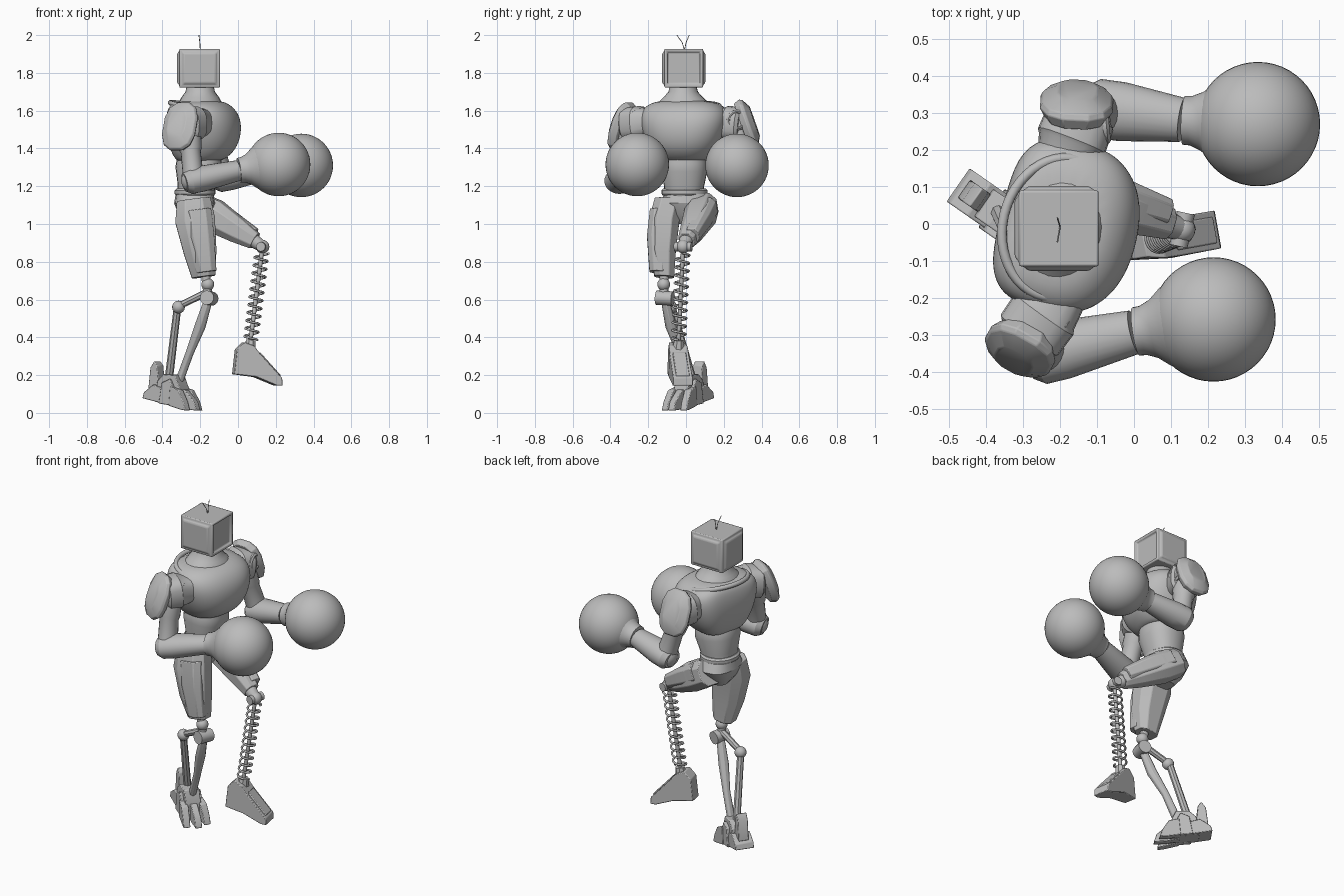
import bpy, bmesh
from math import sin, cos, pi, copysign, radians
from mathutils import Vector as V

if "Cube" in bpy.data.objects:
    bpy.data.objects.remove(bpy.data.objects["Cube"], do_unlink=True)

GREY = (0.5, 0.5, 0.5, 1)
metal = bpy.data.materials.new("plain grey")
metal.use_nodes = True
metal.diffuse_color = GREY
metal.node_tree.nodes["Principled BSDF"].inputs["Base Color"].default_value = GREY


def activate(ob):
    bpy.ops.object.select_all(action='DESELECT')
    ob.select_set(True)
    bpy.context.view_layer.objects.active = ob


def finish(name, bm, bevel=0, subsurf=0, angle=30):
    bmesh.ops.recalc_face_normals(bm, faces=bm.faces)
    me = bpy.data.meshes.new(name)
    bm.to_mesh(me)
    bm.free()
    me.materials.append(metal)
    ob = bpy.data.objects.new(name, me)
    bpy.context.collection.objects.link(ob)
    activate(ob)
    if subsurf:
        bpy.ops.object.shade_smooth()
        ob.modifiers.new("subsurf", 'SUBSURF').levels = subsurf
        ob.modifiers["subsurf"].render_levels = subsurf
    else:
        bpy.ops.object.shade_smooth_by_angle(angle=radians(angle))
    if bevel:
        mod = ob.modifiers.new("bevel", 'BEVEL')
        mod.width, mod.segments = bevel, 2
    return ob


def loft(name, stations, sides=24, ref=(1, 0, 0), front=2, back=2, turn=0, **kw):
    """Skin rings of (centre, radius along ref, radius across ref)."""
    axis = (V(stations[-1][0]) - V(stations[0][0])).normalized()
    u = (V(ref) - axis * axis.dot(V(ref))).normalized()
    w = axis.cross(u)
    bm = bmesh.new()
    rings = []
    for p, ru, rw in stations:
        ring = []
        for i in range(sides):
            a = 2 * pi * (i + turn) / sides
            c, s = cos(a), sin(a)
            e = 2 / (front if c > 0 else back)
            c, s = copysign(abs(c) ** e, c), copysign(abs(s) ** e, s)
            ring.append(bm.verts.new(V(p) + u * ru * c + w * rw * s))
        rings.append(ring)
    for r, q in zip(rings, rings[1:]):
        for i in range(sides):
            j = (i + 1) % sides
            bm.faces.new((r[i], r[j], q[j], q[i]))
    bm.faces.new(rings[0])
    bm.faces.new(rings[-1])
    return finish(name, bm, **kw)


def rod(name, a, b, r1, r2=None, sides=16):
    r2 = r2 or r1
    ref = (0, 0, 1) if abs(a[2] - b[2]) < 0.1 else (1, 0, 0)
    return loft(name, [(a, r1, r1), (b, r2, r2)], sides, ref)


def ball(name, p, r, seg=32):
    bm = bmesh.new()
    bmesh.ops.create_uvsphere(bm, u_segments=seg, v_segments=seg // 2, radius=r)
    bmesh.ops.translate(bm, vec=V(p), verts=bm.verts)
    return finish(name, bm)


def prism(name, profile, origin, along, half, taper=1, bevel=0.004):
    """Side profile of (distance along, height), widened both ways."""
    d = V(along).normalized()
    side = V((-d.y, d.x, 0))
    bm = bmesh.new()
    rows = []
    for k in (-1, 1):
        rows.append([bm.verts.new(V(origin) + d * s + V((0, 0, z)) +
                     side * k * half * (taper if s < 0 else 1)) for s, z in profile])
    n = len(profile)
    for i in range(n):
        j = (i + 1) % n
        bm.faces.new((rows[0][i], rows[0][j], rows[1][j], rows[1][i]))
    bm.faces.new(rows[0])
    bm.faces.new(rows[1])
    return finish(name, bm, bevel=bevel)


def wire(name, pts, r, cyclic=False):
    cu = bpy.data.curves.new(name, 'CURVE')
    cu.dimensions, cu.bevel_depth, cu.bevel_resolution = '3D', r, 2
    sp = cu.splines.new('POLY')
    sp.points.add(len(pts) - 1)
    for q, p in zip(sp.points, pts):
        q.co = (*p, 1)
    sp.use_cyclic_u, sp.use_smooth = cyclic, True
    cu.use_fill_caps = True
    cu.materials.append(metal)
    ob = bpy.data.objects.new(name, cu)
    bpy.context.collection.objects.link(ob)
    activate(ob)
    bpy.ops.object.convert(target='MESH')


# Head: box with raised side panels and a sunken screen
bm = bmesh.new()
bmesh.ops.create_cube(bm, size=1)
bmesh.ops.scale(bm, vec=(0.215, 0.205, 0.205), verts=bm.verts)
bmesh.ops.translate(bm, vec=(-0.203, -0.012, 1.825), verts=bm.verts)
bm.normal_update()
for f in [f for f in bm.faces if abs(f.normal.z) < 0.5]:
    screen = f.normal.x > 0.5
    bmesh.ops.inset_individual(bm, faces=[f], thickness=0.022 if screen else 0.016)
    bmesh.ops.inset_individual(bm, faces=[f], thickness=0.006 if screen else 0.02,
                               depth=-0.012 if screen else 0.012)
finish("head", bm, bevel=0.008)
for tip, bend in ((-0.04, -0.012), (0.025, 0.008)):
    wire("antenna", [(-0.2, -0.008, 1.92), (-0.202, bend - 0.008, 1.96), (-0.207, tip - 0.008, 2.0)], 0.002)

# Torso, turned a little towards the leading fist
FWD = (0.97, -0.24, 0)
loft("neck", [((-0.2, -0.015, 1.74), 0.07, 0.068), ((-0.2, -0.015, 1.70), 0.078, 0.078),
              ((-0.2, -0.015, 1.67), 0.1, 0.105), ((-0.2, -0.015, 1.62), 0.125, 0.16)],
     ref=FWD, angle=60)
chest = [(1.33, -0.2, 0.1, 0.115), (1.345, -0.195, 0.13, 0.14), (1.39, -0.18, 0.165, 0.18),
         (1.46, -0.175, 0.187, 0.215), (1.54, -0.177, 0.19, 0.237), (1.6, -0.187, 0.172, 0.23),
         (1.635, -0.2, 0.145, 0.19), (1.655, -0.205, 0.1, 0.13)]
loft("chest", [((x, -0.01, z), a, b) for z, x, a, b in chest],
     ref=FWD, front=2.3, back=3.4, subsurf=2)
f, s = V(FWD), V((0.24, 0.97, 0))
wire("collar", [V((-0.2, -0.01, 1.615)) + f * 0.155 * cos(t) + s * 0.19 * sin(t) - V((0, 0, 0.028 * cos(t)))
                for t in (2 * pi * i / 48 for i in range(48))], 0.014, True)
loft("abdomen", [((-0.225, -0.01, 1.15), 0.095, 0.105), ((-0.22, -0.01, 1.2), 0.1, 0.106),
                 ((-0.21, -0.01, 1.29), 0.122, 0.125), ((-0.205, -0.01, 1.33), 0.12, 0.122),
                 ((-0.2, -0.01, 1.38), 0.11, 0.11)], front=2.3, back=2.3, angle=60)
loft("belt", [((-0.227, -0.008, 1.15), 0.1, 0.115), ((-0.227, -0.008, 1.16), 0.108, 0.122),
              ((-0.227, -0.008, 1.178), 0.108, 0.122), ((-0.227, -0.008, 1.188), 0.098, 0.112)], angle=20)
loft("pelvis", [((-0.23, 0, 1.0), 0.045, 0.045), ((-0.23, 0, 1.05), 0.085, 0.095),
                ((-0.23, 0, 1.11), 0.108, 0.14), ((-0.23, 0, 1.16), 0.1, 0.115)], 16, front=2.5, back=2.5)


# Arms: shoulder, pad, upper arm, forearm, round glove
def arm(side, shoulder, joint, face, pad, normal, elbow, wrist, glove):
    sh, el, wr, gl, n = V(shoulder), V(elbow), V(wrist), V(glove), V(normal).normalized()
    root = V((-0.19, 0.17 * copysign(1, sh.y), 1.54))
    out = (sh - root).normalized()
    up = (0, 0, 1)
    loft(side + "_shoulder", [(root, 0.07, 0.075), (sh - out * 0.05, 0.085, 0.09), (sh - out * 0.04, 0.092, 0.097),
         (sh + out * 0.03, 0.09, 0.095), (sh + out * 0.045, 0.075, 0.08)], 20, up, front=2.8, back=2.8)
    j, d = V(joint), V(face).normalized()
    loft(side + "_shoulder_disc", [(j - d * 0.05, 0.055, 0.055), (j, 0.055, 0.055), (j + d * 0.008, 0.046, 0.046),
         (j + d * 0.008, 0.04, 0.04), (j + d * 0.002, 0.036, 0.036)], 24, up)
    p = V(pad)
    loft(side + "_shoulder_pad", [(p - n * 0.025, 0.125, 0.085), (p + n * 0.005, 0.138, 0.102),
         (p + n * 0.02, 0.13, 0.095), (p + n * 0.045, 0.085, 0.055)], 12, up, front=2.6, back=2.6, turn=0.5, bevel=0.003)
    loft(side + "_upper_arm", [(sh - V((0, 0, 0.02)), 0.07, 0.07), (sh.lerp(el, 0.45), 0.06, 0.062),
                               (sh.lerp(el, 0.5), 0.053, 0.056), (el, 0.055, 0.06)], 20)
    ball(side + "_elbow", el, 0.066)
    a = (wr - el).normalized()
    loft(side + "_forearm", [(el - a * 0.05, 0.05, 0.06), (el - a * 0.02, 0.068, 0.08), (el + a * 0.05, 0.069, 0.08),
                             (wr - a * 0.01, 0.055, 0.06)], 24, up)
    g = (gl - wr).normalized()
    loft(side + "_glove_cuff", [(wr - g * 0.005, 0.066, 0.066), (wr + g * 0.015, 0.068, 0.067),
         (wr + g * 0.045, 0.08, 0.08), (wr + g * 0.075, 0.105, 0.105), (wr + g * 0.11, 0.13, 0.13)], 32, up, angle=60)
    ball(side + "_glove", gl, 0.168, 48)


arm("near", (-0.265, -0.275, 1.53), (-0.19, -0.285, 1.55), (0.8, -0.6, 0), (-0.305, -0.335, 1.515),
    (-0.45, -0.8, 0.33), (-0.235, -0.35, 1.23), (0.01, -0.29, 1.285), (0.215, -0.258, 1.315))
arm("far", (-0.155, 0.26, 1.53), (-0.075, 0.27, 1.55), (1, 0.1, 0), (-0.155, 0.32, 1.53),
    (0.05, 0.93, 0.33), (-0.08, 0.31, 1.24), (0.14, 0.28, 1.285), (0.335, 0.27, 1.31))


# Thighs: eight-sided armour with a raised guard
def thigh(side, rings, offset, ref):
    core = [(V(p), a, b) for p, a, b in rings]
    loft(side + "_thigh", core, 8, ref, front=2.6, back=2.6, turn=0.5, bevel=0.004)
    o = V(offset)
    plate = [(p.lerp(q, t) + o, (a + c) / 2 * 0.72, (b + d) / 2 * 0.72)
             for (p, a, b), (q, c, d), t in ((core[0], core[1], 0.5), (core[1], core[2], 0.5), (core[2], core[3], 0.8))]
    loft(side + "_thigh_guard", plate, 8, ref, front=3, back=3, turn=0.5, bevel=0.004)


thigh("standing", [((-0.235, -0.09, 1.13), 0.095, 0.08), ((-0.227, -0.115, 1.02), 0.112, 0.085),
                   ((-0.2, -0.125, 0.85), 0.092, 0.075), ((-0.182, -0.115, 0.72), 0.066, 0.055)],
      (0.018, -0.032, 0), (1, 0, 0))
thigh("raised", [((-0.23, 0.1, 1.1), 0.08, 0.075), ((-0.13, 0.075, 1.045), 0.092, 0.085),
                 ((0.0, 0.035, 0.965), 0.07, 0.065), ((0.09, 0.002, 0.91), 0.048, 0.045)],
      (0.012, 0.025, 0.018), (0, 0, 1))

# Raised shin: knee, rod and coil spring
KNEE, ANKLE = V((0.13, -0.015, 0.88)), V((0.065, -0.04, 0.37))
ball("raised_knee", KNEE, 0.036, 20)
rod("raised_knee_pin", KNEE - V((0.01, 0.045, 0)), KNEE + V((0.01, 0.045, 0)), 0.025)
rod("raised_knee_link", (0.07, 0.005, 0.92), KNEE, 0.04, 0.03)
rod("spring_rod", KNEE, ANKLE, 0.011)
N, TURNS = 220, 11
wire("shin_spring", [KNEE.lerp(ANKLE, 0.07 + 0.9 * i / N) + V((0.036 * cos(2 * pi * TURNS * i / N),
     0.036 * sin(2 * pi * TURNS * i / N), 0)) for i in range(N + 1)], 0.006)
prism("raised_foot", [(-0.085, -0.04), (-0.07, 0.09), (-0.03, 0.13), (0.02, 0.11), (0.05, 0.07),
                      (0.17, -0.06), (0.172, -0.1), (0.14, -0.1), (0.03, -0.055)],
      (0.058, -0.045, 0.245), (1, 0.18, 0), 0.052, 0.75)
prism("raised_foot_top_plate", [(0.05, 0.02), (0.055, 0.076), (0.165, -0.045), (0.15, -0.07)],
      (0.058, -0.045, 0.245), (1, 0.18, 0), 0.036)
rod("raised_ankle", (0.06, -0.042, 0.33), (0.068, -0.038, 0.385), 0.036, 0.026, 8)

# Standing shin: knee joint and two struts
ball("standing_knee", (-0.16, -0.118, 0.68), 0.034, 20)
rod("standing_knee_neck", (-0.172, -0.115, 0.73), (-0.155, -0.118, 0.6), 0.024)
rod("standing_knee_hinge", (-0.165, -0.155, 0.61), (-0.14, -0.07, 0.605), 0.038)
rod("calf_link", (-0.15, -0.115, 0.645), (-0.315, -0.08, 0.565), 0.02, 0.018, 8)
ball("calf_joint", (-0.315, -0.08, 0.56), 0.034, 16)
rod("calf_strut", (-0.32, -0.075, 0.56), (-0.365, 0.03, 0.19), 0.02, 0.022, 8)
loft("shin_strut", [((-0.15, -0.115, 0.62), 0.022, 0.022), ((-0.2, -0.08, 0.46), 0.03, 0.03),
                    ((-0.255, -0.03, 0.32), 0.022, 0.022), ((-0.31, 0.0, 0.17), 0.022, 0.026)], 8, bevel=0.003)

# Standing foot: ankle block, split toes, heel and spur
HEEL_TO_TOE, FOOT = V((0.82, -0.57, 0)), V((-0.345, 0.015, 0))
ACROSS = V((0.57, 0.82, 0))
prism("ankle_block", [(-0.09, 0.06), (-0.07, 0.17), (-0.03, 0.205), (0.045, 0.2), (0.075, 0.13), (0.08, 0.03)],
      FOOT, HEEL_TO_TOE, 0.045)
for i in (-1, 0, 1):
    reach = 0.165 if i == 0 else 0.14
    prism("toe", [(0.02, 0.038), (0.03, 0.14), (0.09, 0.12), (reach - 0.015, 0.06), (reach, 0.012), (0.1, 0.018)],
          FOOT + ACROSS * 0.045 * i, HEEL_TO_TOE + ACROSS * 0.12 * i, 0.02)
prism("heel", [(-0.16, 0.078), (-0.15, 0.11), (-0.09, 0.15), (-0.03, 0.13), (-0.03, 0.05)],
      FOOT, HEEL_TO_TOE, 0.052, 1.05)
prism("heel_spur", [(-0.14, 0.12), (-0.125, 0.24), (-0.1, 0.275), (-0.08, 0.25), (-0.07, 0.14)],
      FOOT, HEEL_TO_TOE, 0.03)
for k in (-1, 1):
    prism("ankle_guard", [(-0.05, 0.05), (-0.03, 0.16), (0.02, 0.18), (0.06, 0.1), (0.06, 0.035)],
          FOOT + ACROSS * 0.05 * k, HEEL_TO_TOE, 0.013)
